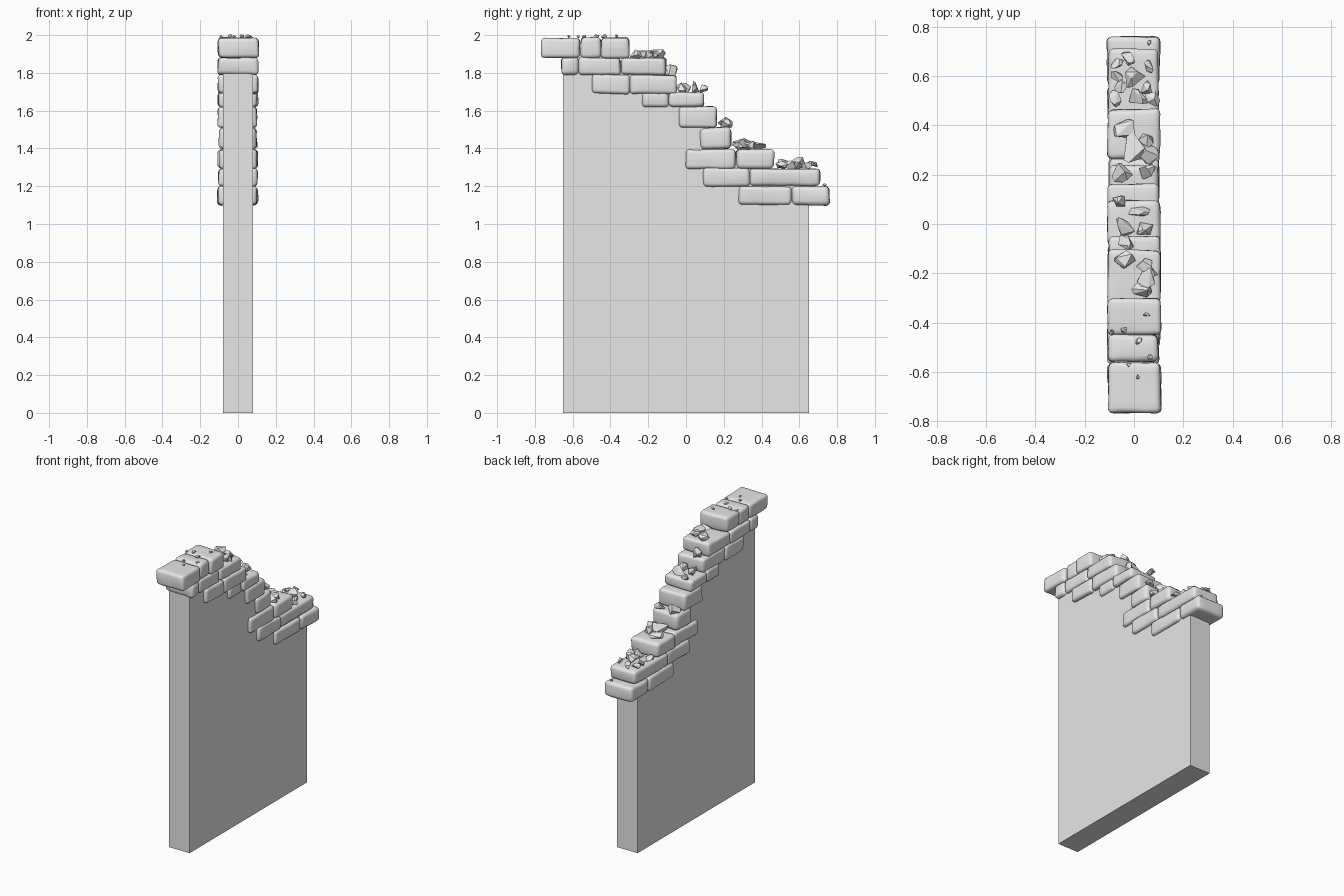
import bpy
import bmesh
import random
from mathutils import Vector, Matrix, noise

random.seed(7)
if "Cube" in bpy.data.objects:
    bpy.data.objects.remove(bpy.data.objects["Cube"])

stone = bpy.data.materials.new("stone_grey")
stone.use_nodes = True
stone.diffuse_color = (0.8, 0.8, 0.8, 1)
stone.node_tree.nodes["Principled BSDF"].inputs["Base Color"].default_value = stone.diffuse_color


def finish(bm, name, smooth=False):
    """Turn a bmesh into a named stone object."""
    bmesh.ops.recalc_face_normals(bm, faces=bm.faces)
    mesh = bpy.data.meshes.new(name)
    bm.to_mesh(mesh)
    bm.free()
    mesh.materials.append(stone)
    obj = bpy.data.objects.new(name, mesh)
    bpy.context.collection.objects.link(obj)
    if smooth:
        bpy.ops.object.select_all(action='DESELECT')
        obj.select_set(True)
        bpy.context.view_layer.objects.active = obj
        bpy.ops.object.shade_smooth_by_angle(angle=0.8)
    return obj


def cut(bm, point, normal):
    """Add an edge loop across the whole mesh."""
    geom = bm.verts[:] + bm.edges[:] + bm.faces[:]
    bmesh.ops.bisect_plane(bm, geom=geom, plane_co=point, plane_no=normal)


def brick(name, y0, y1, z0, z1):
    """Worn block running through the wall, with rounded edges and lumpy faces."""
    bm = bmesh.new()
    half = random.uniform(0.1, 0.108)
    size = Vector((2 * half, y1 - y0, z1 - z0))
    centre = Vector((random.uniform(-1, 1) * 0.004, (y0 + y1) / 2, (z0 + z1) / 2))
    bmesh.ops.create_cube(bm, size=1, matrix=Matrix.Translation(centre) @ Matrix.Diagonal(size).to_4x4())
    for v in bm.verts:
        v.co += Vector([random.uniform(-1, 1) * 0.004 for _ in range(3)])
    bmesh.ops.bevel(bm, geom=bm.edges[:], offset=random.uniform(0.018, 0.024),
                    segments=3, profile=0.5, affect='EDGES', clamp_overlap=True)
    count = max(2, round(size.y / 0.05))
    for i in range(1, count):
        cut(bm, (0, y0 + size.y * i / count, 0), (0, 1, 0))
    for x in (-0.05, 0, 0.05):
        cut(bm, (x, 0, 0), (1, 0, 0))
    cut(bm, centre, (0, 0, 1))
    for v in bm.verts:
        v.co += noise.noise_vector(v.co * 14 + centre * 30) * 0.004
    finish(bm, name, smooth=True)


def chunk(name, x, y, z, r):
    """Faceted broken stone resting on a ledge."""
    bm = bmesh.new()
    turn = Matrix.Rotation(random.uniform(0, 6), 3, 'Z')
    for _ in range(11):
        d = Vector([random.gauss(0, 1) for _ in range(3)]).normalized()
        d = turn @ Vector((d.x * 1.1, d.y * 0.85, d.z * 0.72))
        bm.verts.new(Vector((x, y, z + r * 0.5)) + d * r)
    hull = bmesh.ops.convex_hull(bm, input=bm.verts[:])
    loose = [v for v in bm.verts if not v.link_faces]
    bmesh.ops.delete(bm, geom=loose, context='VERTS')
    bmesh.ops.dissolve_limit(bm, angle_limit=0.35, verts=bm.verts[:], edges=bm.edges[:])
    finish(bm, name)


# Plain wall slab with a stepped top hidden inside the bricks
steps = [(.65, 1.25), (.42, 1.35), (.2, 1.45), (.12, 1.57), (.05, 1.66),
         (-.09, 1.74), (-.15, 1.83), (-.35, 1.93)]
profile = [(-.65, 0), (.65, 0)]
for i, (y, z) in enumerate(steps):
    if i:
        profile.append((y, steps[i - 1][1]))
    profile.append((y, z))
profile.append((-.65, steps[-1][1]))
bm = bmesh.new()
face = bm.faces.new([bm.verts.new((-0.08, y, z)) for y, z in profile])
side = bmesh.ops.extrude_face_region(bm, geom=[face])["geom"]
bmesh.ops.translate(bm, vec=(0.16, 0, 0), verts=[v for v in side if isinstance(v, bmesh.types.BMVert)])
finish(bm, "wall_slab")

# Brick courses: bottom, top, then the joints along the wall
courses = [
    (1.1, 1.2, (.28, .56, .76)),
    (1.2, 1.295, (.09, .34, .71)),
    (1.295, 1.395, (0, .265, .465)),
    (1.395, 1.51, (.075, .235)),
    (1.51, 1.62, (-.04, .16)),
    (1.62, 1.7, (-.235, -.09, .095)),
    (1.69, 1.79, (-.5, -.295, -.05)),
    (1.79, 1.88, (-.66, -.565, -.345, -.105)),
    (1.88, 1.987, (-.765, -.56, -.45, -.3)),
]
for row, (z0, z1, joints) in enumerate(courses):
    for col, (y0, y1) in enumerate(zip(joints, joints[1:])):
        brick(f"course_{row + 1}_brick_{col + 1}", y0, y1, z0, z1)

# Rubble on each ledge: course number, then x, y and radius of every chunk
rubble = {
    1: [(.06, .735, .012)],
    2: [(-.03, .67, .035), (.06, .64, .028), (0, .6, .05), (-.07, .6, .028),
        (.055, .55, .034), (-.05, .55, .034), (.01, .51, .045), (.075, .51, .034),
        (-.075, .51, .034), (-.07, .65, .028)],
    3: [(-.035, .385, .048), (0, .31, .062), (.06, .285, .048), (.05, .345, .04)],
    4: [(-.05, .21, .048), (.05, .21, .04)],
    6: [(-.06, .09, .032), (.015, .045, .048), (-.04, -.01, .045), (.045, -.02, .04)],
    7: [(-.025, -.08, .045)],
    8: [(-.03, -.145, .045), (.04, -.17, .036), (.055, -.22, .045),
        (.03, -.265, .042), (.08, -.2, .03)],
    9: [(.05, -.37, .014), (-.04, -.43, .016), (-.09, -.44, .012), (.02, -.475, .016),
        (.065, -.54, .012), (-.02, -.57, .011), (.015, -.62, .011)],
}
for course, chunks in rubble.items():
    for n, (x, y, r) in enumerate(chunks):
        chunk(f"rubble_{course}_{n + 1}", x, y, courses[course - 1][1], r)
